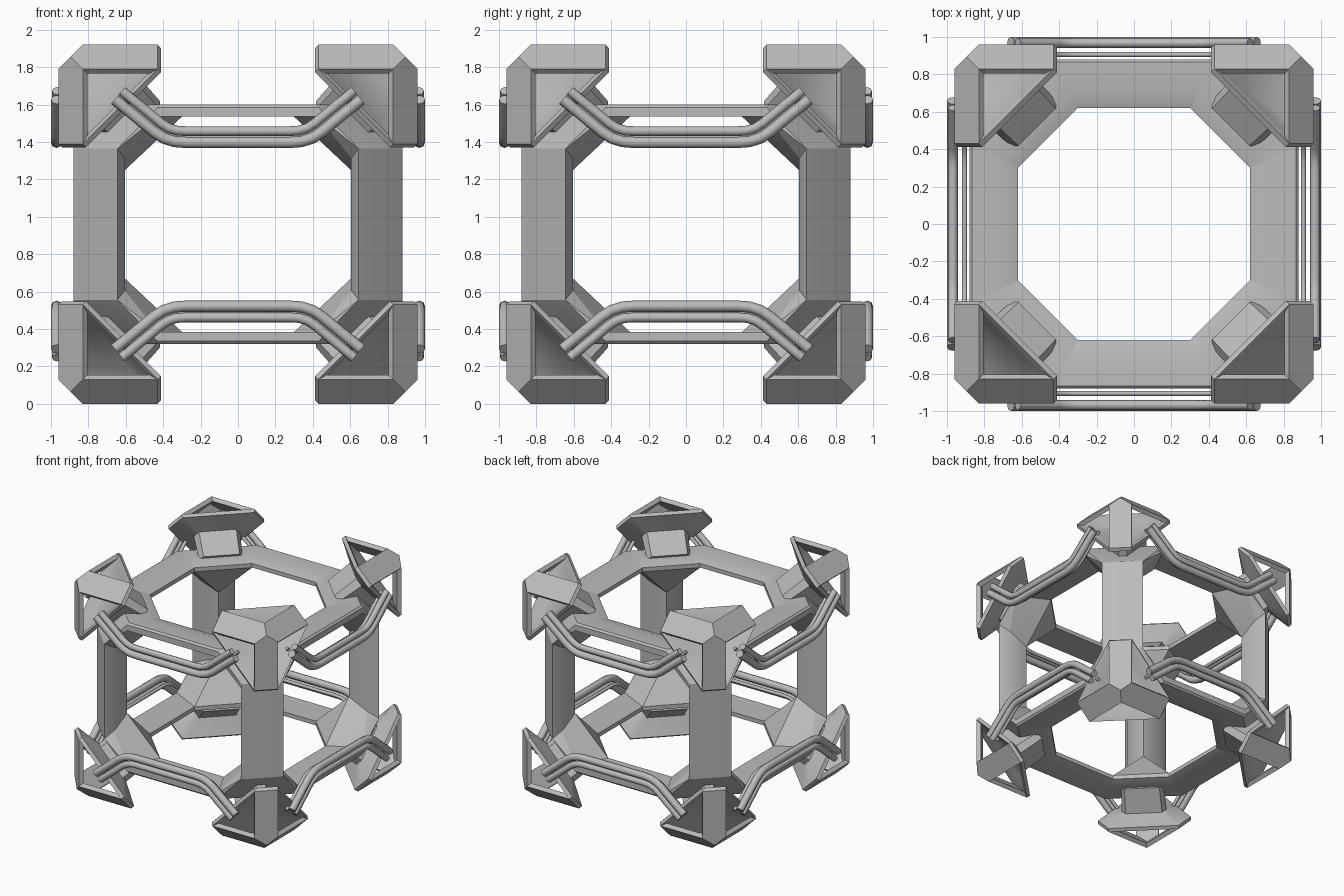
import bpy, bmesh
from math import radians, sqrt
from mathutils import Vector

old = bpy.data.objects.get("Cube")
if old:
    bpy.data.objects.remove(old)

CENTRE = 0.96   # half height of the frame

grey = bpy.data.materials.new("plain_grey")
grey.use_nodes = True
grey.diffuse_color = (0.5, 0.5, 0.5, 1)
grey.node_tree.nodes["Principled BSDF"].inputs["Base Color"].default_value = (0.5, 0.5, 0.5, 1)


def finish(name, mesh, axes, angle=30):
    """Place a mesh at the frame centre and mirror it over the given axes."""
    obj = bpy.data.objects.new(name, mesh)
    bpy.context.scene.collection.objects.link(obj)
    obj.location.z = CENTRE
    mesh.materials.clear()
    mesh.materials.append(grey)
    bpy.ops.object.select_all(action="DESELECT")
    obj.select_set(True)
    bpy.context.view_layer.objects.active = obj
    bpy.ops.object.shade_smooth_by_angle(angle=radians(angle))
    mod = obj.modifiers.new("mirror", "MIRROR")
    mod.use_axis = [a in axes for a in "xyz"]
    mod.use_mirror_merge = False
    return obj


def to_mesh(bm, name):
    bmesh.ops.recalc_face_normals(bm, faces=bm.faces)
    mesh = bpy.data.meshes.new(name)
    bm.to_mesh(mesh)
    bm.free()
    return mesh


def hull(name, points, axes, angle=30):
    bm = bmesh.new()
    verts = [bm.verts.new(p) for p in points]
    bmesh.ops.convex_hull(bm, input=verts)
    bmesh.ops.delete(bm, geom=[v for v in bm.verts if not v.link_faces], context="VERTS")
    bmesh.ops.dissolve_limit(bm, angle_limit=radians(1), verts=bm.verts, edges=bm.edges)
    return finish(name, to_mesh(bm, name), axes, angle)


# Beam cross-sections, with ends mitred so the outside is longer
upright = [(.88, .645), (.82, .71), (.71, .82), (.645, .88),
           (.605, .80), (.615, .615), (.80, .605)]
rail = [(.88, .575), (.88, .625), (.865, .64), (.71, .64), (.62, .61), (.62, .575)]


def upright_at(sign):
    return [(a, b, sign * (.28 + .42 * (a + b - 1.23))) for a, b in upright]


def rail_x(sign):
    return [(sign * (.30 + .5 * (a - .62)), a, b) for a, b in rail]


def rail_y(sign):
    return [(a, sign * (.30 + .5 * (a - .62)), b) for a, b in rail]


# Straight beams and the corner gussets joining them
hull("upright_beam", upright_at(-1) + upright_at(1), "xy")
hull("front_back_rail", rail_x(-1) + rail_x(1), "yz")
hull("side_rail", rail_y(-1) + rail_y(1), "xz")
hull("corner_gusset", upright_at(1) + rail_x(1) + rail_y(1), "xyz", 20)


# Corner post flaring into a three-pointed cap, lofted along the body diagonal
def three_point(p, radius, half):
    pts = []
    for i in range(3):
        tip, side = Vector(), Vector()
        for k, (t, s) in enumerate([(-2, 0), (1, -1), (1, 1)]):
            tip[(i + k) % 3] = t / sqrt(6)
            side[(i + k) % 3] = s / sqrt(2)
        for s in (-1, 1):
            pts.append(Vector((p, p, p)) + tip * radius + side * half * s)
    return pts


sections = [(.715, .22, .06), (.738, .33, .08), (.74, .38, .092),
            (.722, .38, .092), (.69, .19, .035), (.565, .18, .03)]
bm = bmesh.new()
rings = [[bm.verts.new(p) for p in three_point(*s)] for s in sections]
for a, b in zip(rings, rings[1:]):
    for i in range(6):
        j = (i + 1) % 6
        bm.faces.new((a[i], a[j], b[j], b[i]))
bm.faces.new(rings[0])
bm.faces.new(rings[-1])
finish("corner_post", to_mesh(bm, "corner_post"), "xyz")

# Three chamfer plates forming the open tripod at each corner
outline = [(.96, .83, .43), (.83, .96, .43), (.83, .96, .83),
           (.895, .895, .895), (.96, .83, .83)]
for i, label in enumerate(("upright", "side", "front")):
    pts = []
    for depth in (0, .025):
        for x, y, z in outline:
            q = (x - depth, y - depth, z)
            pts.append(tuple(q[(k - i) % 3] for k in range(3)))
    hull("corner_plate_" + label, pts, "xyz")

# Bent guard rods on the four sides, upper and lower
half = [(.64, .69), (.53, .60), (.43, .517), (.385, .488), (.335, .472), (.28, .468)]
path = [Vector(p) for p in half] + [Vector((-x, z)) for x, z in reversed(half)]


def rod(name, out, shift, radius, side):
    pts = []
    for i, p in enumerate(path):
        t = (path[min(i + 1, len(path) - 1)] - path[max(i - 1, 0)]).normalized()
        q = p + Vector((t.y, -t.x)) * shift
        pts.append((out, q.x, q.y) if side else (q.x, out, q.y))
    curve = bpy.data.curves.new(name, "CURVE")
    curve.dimensions = "3D"
    curve.bevel_depth = radius
    curve.bevel_resolution = 2
    curve.use_fill_caps = True
    spline = curve.splines.new("POLY")
    spline.points.add(len(pts) - 1)
    for sp, p in zip(spline.points, pts):
        sp.co = (*p, 1)
    tmp = bpy.data.objects.new(name + "_path", curve)
    bpy.context.scene.collection.objects.link(tmp)
    bpy.context.view_layer.update()
    deps = bpy.context.evaluated_depsgraph_get()
    mesh = bpy.data.meshes.new_from_object(tmp.evaluated_get(deps))
    bpy.data.objects.remove(tmp)
    finish(name, mesh, "xz" if side else "yz", 50)


for side, label in ((False, "front_back"), (True, "side")):
    rod(label + "_guard_lower_rod", .97, -.03, .03, side)
    rod(label + "_guard_upper_rod", .968, .03, .026, side)
    rod(label + "_guard_inner_rod", .906, .0, .014, side)
